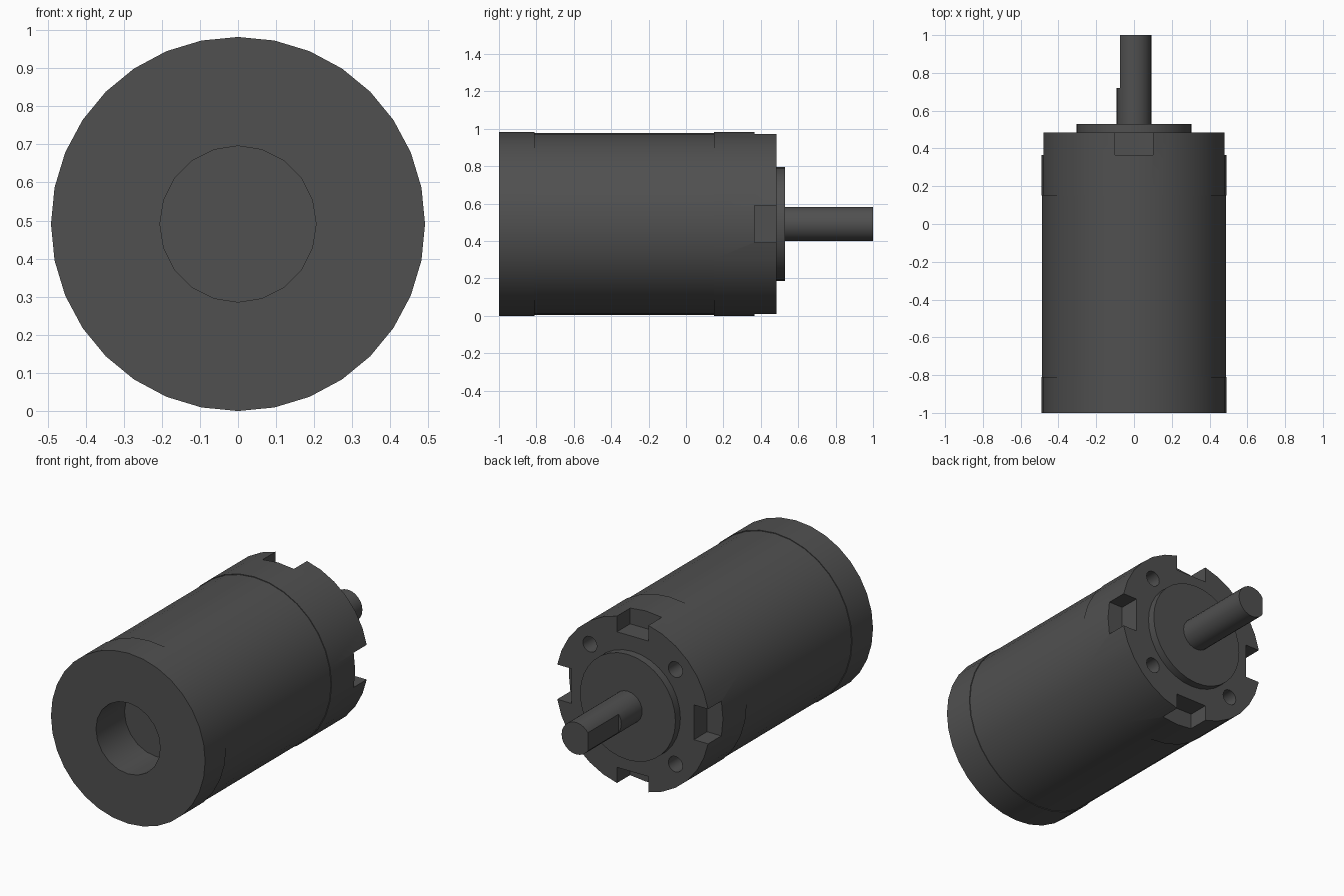
import bpy
import bmesh
from math import sin, cos, pi, radians
from mathutils import Matrix, Vector

cube = bpy.data.objects.get("Cube")
if cube:
    bpy.data.objects.remove(cube, do_unlink=True)

AXIS_Z = 0.491      # height of the motor axis
RADIUS = 0.491      # outer radius of the end caps

metal = bpy.data.materials.new("dark grey metal")
metal.use_nodes = True
colour = (0.08, 0.08, 0.08, 1)
metal.diffuse_color = colour
metal.node_tree.nodes["Principled BSDF"].inputs["Base Color"].default_value = colour


def finish(name, bm):
    bmesh.ops.recalc_face_normals(bm, faces=bm.faces)
    mesh = bpy.data.meshes.new(name)
    bm.to_mesh(mesh)
    bm.free()
    mesh.materials.append(metal)
    ob = bpy.data.objects.new(name, mesh)
    bpy.context.collection.objects.link(ob)
    return ob


def add_cylinder(bm, y0, y1, r, sides, x=0, z=0):
    """Closed cylinder along y, offset from the motor axis."""
    rings = []
    for y in (y0, y1):
        rings.append([bm.verts.new((x + r * sin(2 * pi * i / sides), y,
                                    AXIS_Z + z + r * cos(2 * pi * i / sides)))
                      for i in range(sides)])
    a, b = rings
    bm.faces.new(a)
    bm.faces.new(b[::-1])
    for i in range(sides):
        j = (i + 1) % sides
        bm.faces.new((a[i], b[i], b[j], a[j]))


def add_box(bm, centre, size):
    m = Matrix.Translation(Vector(centre)) @ Matrix.Diagonal((*size, 1))
    bmesh.ops.create_cube(bm, size=1, matrix=m)


def cylinder(name, y0, y1, r, sides):
    bm = bmesh.new()
    add_cylinder(bm, y0, y1, r, sides)
    return finish(name, bm)


def activate(ob):
    bpy.ops.object.select_all(action='DESELECT')
    ob.select_set(True)
    bpy.context.view_layer.objects.active = ob


def cut(ob, cutter):
    activate(ob)
    mod = ob.modifiers.new("cut", 'BOOLEAN')
    mod.operation = 'DIFFERENCE'
    mod.solver = 'EXACT'
    mod.object = cutter
    bpy.ops.object.modifier_apply(modifier=mod.name)


# Body: two end caps and a slightly slimmer housing between them
rear_cap = cylinder("rear_cap", -1, -0.81, RADIUS, 32)
housing = cylinder("housing", -0.81, 0.15, 0.487, 32)
drive_cap = cylinder("drive_cap", 0.15, 0.485, RADIUS, 32)

# Pilot boss and output shaft
boss = cylinder("pilot_boss", 0.485, 0.53, 0.304, 32)
shaft = cylinder("output_shaft", 0.53, 1, 0.092, 24)

# Round recess in the rear end, reaching into the housing
recess = cylinder("recess_cutter", -1.1, -0.74, 0.205, 20)
cut(rear_cap, recess)
cut(housing, recess)

# Four square notches and four bolt holes in the drive end
bm = bmesh.new()
for k in range(4):
    a = k * pi / 2
    add_box(bm, (0.49 * sin(a), 0.465, AXIS_Z + 0.49 * cos(a)), (0.2, 0.2, 0.2))
    a += pi / 4
    add_cylinder(bm, 0.34, 0.6, 0.045, 16, 0.385 * sin(a), 0.385 * cos(a))
notches = finish("notch_cutter", bm)
cut(drive_cap, notches)

# Flat on the shaft
bm = bmesh.new()
add_box(bm, (-0.175, 0.92, AXIS_Z), (0.2, 0.4, 0.4))
flat = finish("flat_cutter", bm)
cut(shaft, flat)

for cutter in (recess, notches, flat):
    bpy.data.objects.remove(cutter, do_unlink=True)

for ob in (rear_cap, housing, drive_cap, boss, shaft):
    activate(ob)
    bpy.ops.object.shade_smooth_by_angle(angle=radians(30))
